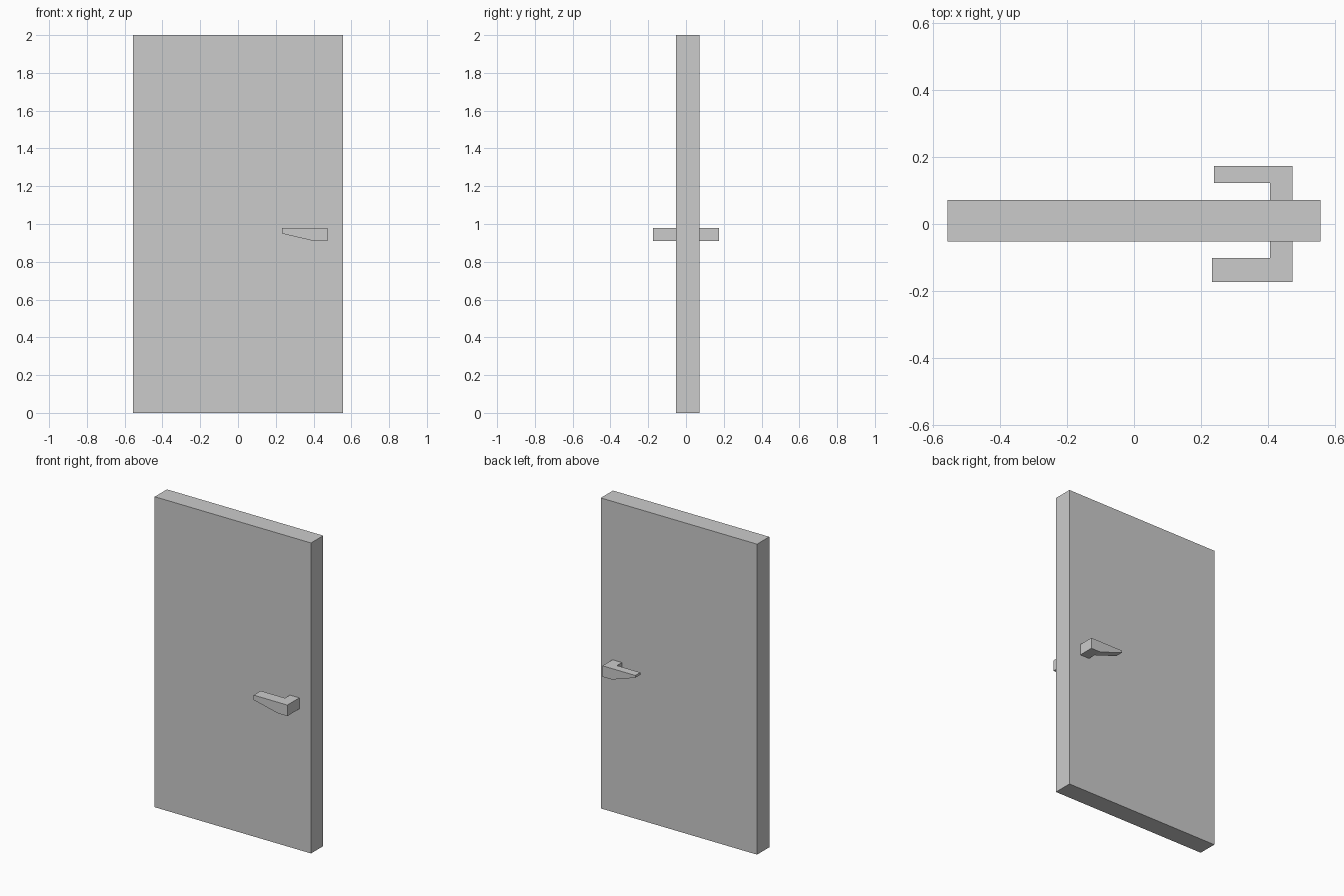
import bpy, bmesh

if "Cube" in bpy.data.objects:
    bpy.data.objects.remove(bpy.data.objects["Cube"])

TOP, BOTTOM = 0.98, 0.909          # handle height range
STEM_X, END_X = 0.4065, 0.4735     # stem width range


def finish(bm, name):
    bmesh.ops.recalc_face_normals(bm, faces=bm.faces)
    mesh = bpy.data.meshes.new(name)
    bm.to_mesh(mesh)
    bm.free()
    obj = bpy.data.objects.new(name, mesh)
    bpy.context.collection.objects.link(obj)
    return obj


def door_panel(half_width, y0, y1, height):
    bm = bmesh.new()
    bmesh.ops.create_cube(bm, size=1)
    for v in bm.verts:
        v.co = (v.co.x * 2 * half_width,
                (y0 + y1) / 2 + v.co.y * (y1 - y0),
                (v.co.z + 0.5) * height)
    return finish(bm, "door_panel")


def lever_handle(name, tip_x, y_out, y_in, y_door, tip_z):
    """L-shaped lever in plan; the underside rises towards the tip."""
    plan = [(tip_x, y_out), (STEM_X, y_out), (END_X, y_out),
            (END_X, y_door), (STEM_X, y_door), (STEM_X, y_in), (tip_x, y_in)]
    bm = bmesh.new()
    top = [bm.verts.new((x, y, TOP)) for x, y in plan]
    low = [bm.verts.new((x, y, tip_z if x == tip_x else BOTTOM)) for x, y in plan]
    # arm and stem, above and below
    for ring in (top, low):
        bm.faces.new([ring[i] for i in (0, 1, 5, 6)])
        bm.faces.new(ring[1:6])
    # side walls
    n = len(plan)
    for i in range(n):
        j = (i + 1) % n
        bm.faces.new((top[i], top[j], low[j], low[i]))
    return finish(bm, name)


# Door slab with a thicker lever in front and a thinner one behind
door_panel(0.557, -0.052, 0.072, 2.0)
lever_handle("front_handle", 0.2335, -0.174, -0.102, -0.052, 0.949)
lever_handle("back_handle", 0.2395, 0.174, 0.123, 0.072, 0.965)
